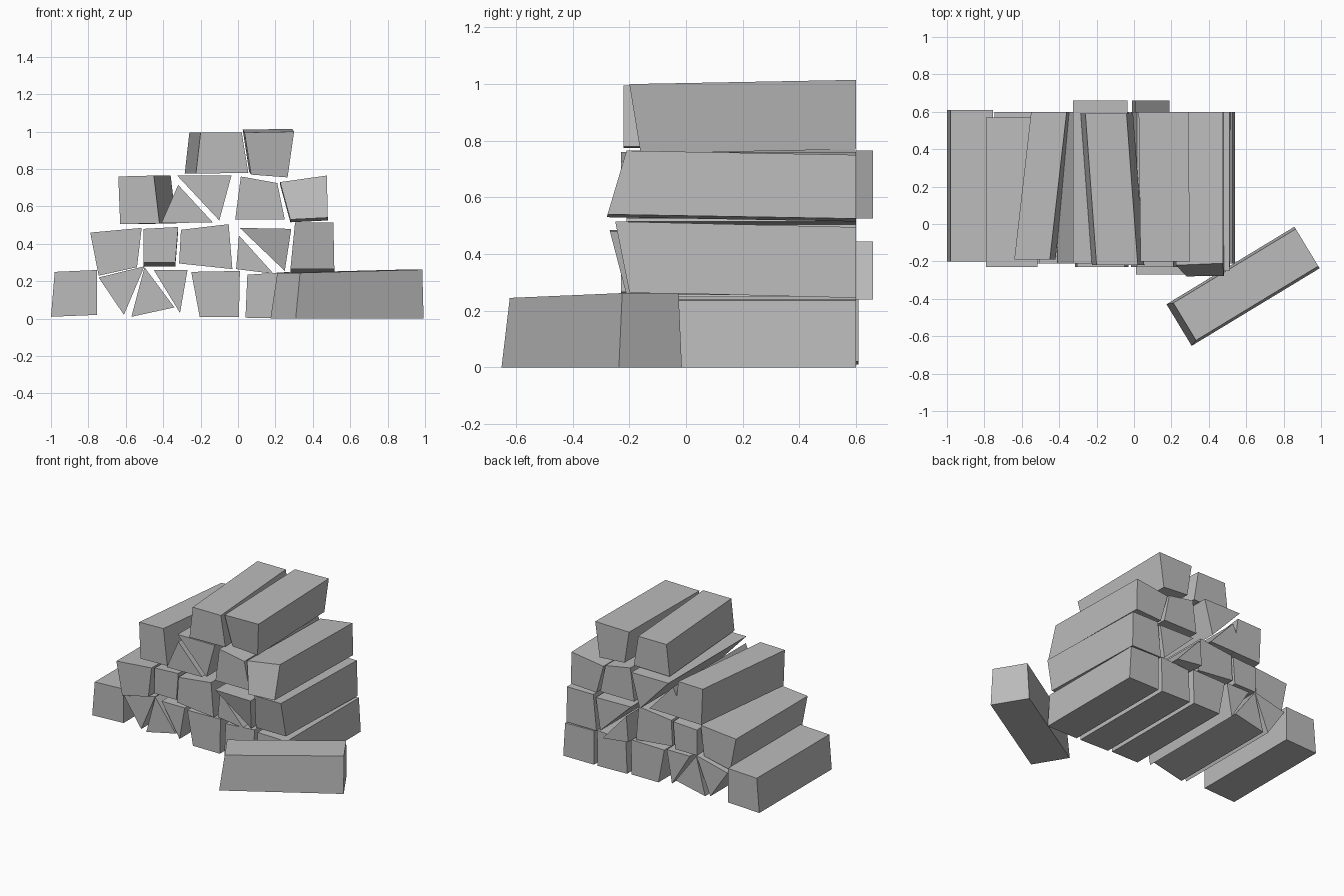
import bpy
import bmesh
from mathutils import Vector

old = bpy.data.objects.get("Cube")
if old:
    bpy.data.objects.remove(old, do_unlink=True)

GREY = (0.5, 0.5, 0.5, 1)
grey = bpy.data.materials.new("plain_grey")
grey.use_nodes = True
grey.diffuse_color = GREY
grey.node_tree.nodes["Principled BSDF"].inputs["Base Color"].default_value = GREY


def log(name, front=-.21, back=.6, turn=0, lean=0, drop=0, **corners):
    """Prism from front corners; turn and drop move the back end, lean slopes the front."""
    profile = list(corners.values())
    low = min(z for x, z in profile)
    high = max(z for x, z in profile)
    bm = bmesh.new()
    near = [bm.verts.new((x, front + lean * (high - z) / (high - low), z)) for x, z in profile]
    far = [bm.verts.new((x + turn, back, z - drop)) for x, z in profile]
    bm.faces.new(near)
    bm.faces.new(far[::-1])
    for i in range(len(near)):
        j = (i + 1) % len(near)
        bm.faces.new((near[j], near[i], far[i], far[j]))
    bmesh.ops.recalc_face_normals(bm, faces=bm.faces)
    mesh = bpy.data.meshes.new(name)
    bm.to_mesh(mesh)
    bm.free()
    mesh.materials.append(grey)
    obj = bpy.data.objects.new(name, mesh)
    bpy.context.collection.objects.link(obj)
    return obj


# Bottom row
log("bottom_far_right_log", front=-.2, back=.61, top_left=(-.98, .25), top_right=(-.755, .26),
    bottom_right=(-.755, .02), bottom_left=(-1, .01))
log("bottom_split_wedge_outer", top_left=(-.745, .22), top_right=(-.5, .28), bottom=(-.61, .02))
log("bottom_split_wedge_middle", top=(-.5, .275), bottom_right=(-.34, .06), bottom_left=(-.57, .01))
log("bottom_split_wedge_inner", top_left=(-.45, .26), top_right=(-.27, .26), bottom=(-.31, .03))
log("bottom_centre_log", top_left=(-.25, .25), top_right=(.01, .255),
    bottom_right=(.005, .01), bottom_left=(-.205, .01))
log("bottom_inner_left_log", top_left=(.05, .235), top_right=(.275, .25),
    bottom_right=(.27, 0), bottom_left=(.04, .005))
log("bottom_far_left_log", top_left=(.3, .24), top_right=(.525, .235),
    bottom_right=(.54, 0), bottom_left=(.3, 0))

# Second row
log("second_far_right_log", front=-.23, back=.57, top_left=(-.79, .46), top_right=(-.515, .485),
    bottom_right=(-.54, .275), bottom_left=(-.745, .23))
log("second_inner_right_log", drop=.02, top_left=(-.505, .48), top_right=(-.32, .49),
    bottom_right=(-.335, .3), bottom_left=(-.505, .3))
log("second_centre_log", front=-.23, top_left=(-.305, .475), top_right=(-.05, .505),
    bottom_right=(-.03, .265), bottom_left=(-.315, .295))
log("second_split_wedge_upper", front=-.27, lean=.06, top_left=(.01, .485),
    top_right=(.285, .48), bottom=(.25, .255))
log("second_split_wedge_lower", back=.66, top=(.005, .445), bottom_right=(.19, .24),
    bottom_left=(-.01, .265))
log("second_far_left_log", front=-.25, lean=.05, drop=.02, top_left=(.305, .515),
    top_right=(.51, .515), bottom_right=(.515, .265), bottom_left=(.28, .265))

# Third row
log("third_far_right_log", front=-.19, turn=.09, top_left=(-.64, .76), top_right=(-.45, .765),
    bottom_right=(-.42, .51), bottom_left=(-.63, .505))
log("third_split_wedge_upper", back=.66, top_left=(-.325, .765), top_right=(-.035, .765),
    bottom=(-.1, .525))
log("third_split_wedge_lower", top=(-.32, .715), bottom_right=(-.135, .515),
    bottom_left=(-.41, .51))
log("third_inner_left_log", front=-.23, top_left=(.015, .76), top_right=(.21, .725),
    bottom_right=(.25, .53), bottom_left=(-.015, .53))
log("third_far_left_log", front=-.21, lean=-.07, drop=.015, top_left=(.225, .73),
    top_right=(.475, .765), bottom_right=(.48, .54), bottom_left=(.28, .53))

# Top row
log("top_right_log", front=-.22, back=.59, turn=-.06, top_left=(-.2, .995), top_right=(.02, .995),
    bottom_right=(.055, .78), bottom_left=(-.225, .775))
log("top_left_log", front=-.2, lean=.04, drop=-.015, turn=-.01, top_left=(.035, .995),
    top_right=(.3, 1), bottom_right=(.265, .755), bottom_left=(.07, .77))

# Fallen log: a box set at an angle, with its upper corners drawn in
fallen = log("fallen_log", front=-.13, back=.13, top_left=(-.365, .245), top_right=(.4, .262),
             bottom_right=(.4, 0), bottom_left=(-.4, 0))
middle = Vector((.583, -.333, 0))
along = Vector((.855, .518, 0))
across = Vector((-.518, .855, 0))
for v in fallen.data.vertices:
    x, y, z = v.co
    y -= y * z * .4
    v.co = middle + along * x + across * y + Vector((0, 0, z))
